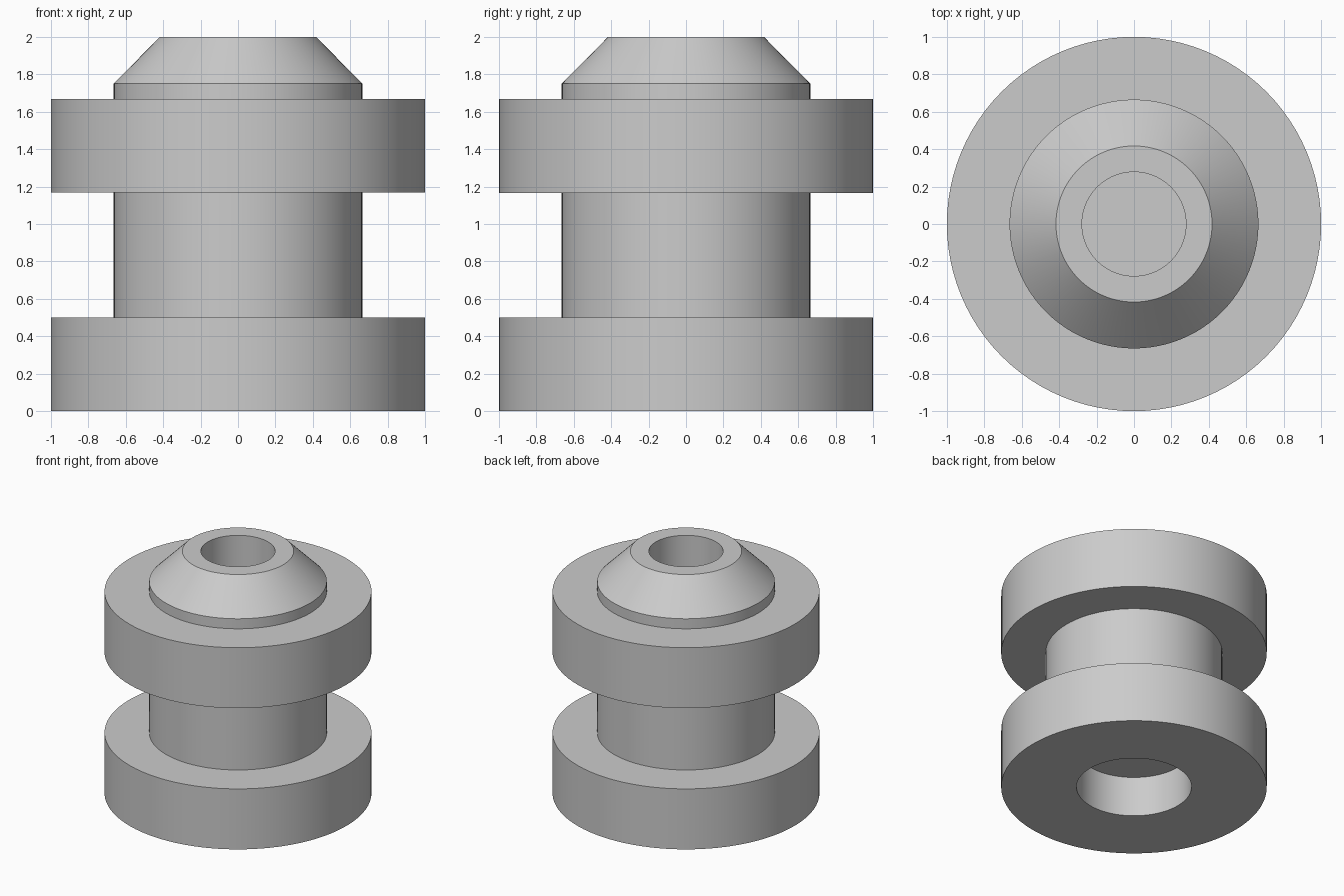
import bpy
import bmesh
import math

cube = bpy.data.objects.get("Cube")
if cube:
    bpy.data.objects.remove(cube, do_unlink=True)

SIDES = 96

# Plain grey finish
grey = bpy.data.materials.new("plain_grey")
grey.use_nodes = True
colour = (0.6, 0.6, 0.6, 1)
grey.diffuse_color = colour
grey.node_tree.nodes["Principled BSDF"].inputs["Base Color"].default_value = colour


def turned_part(name, profile):
    """Revolve a (radius, height) profile around z; ends on the axis close it."""
    bm = bmesh.new()
    verts = [bm.verts.new((r, 0, z)) for r, z in profile]
    edges = [bm.edges.new(pair) for pair in zip(verts, verts[1:])]
    bmesh.ops.spin(bm, geom=verts + edges, cent=(0, 0, 0), axis=(0, 0, 1),
                   angle=math.tau, steps=SIDES, use_merge=True)
    bmesh.ops.remove_doubles(bm, verts=bm.verts, dist=1e-5)
    bmesh.ops.recalc_face_normals(bm, faces=bm.faces)
    mesh = bpy.data.meshes.new(name)
    bm.to_mesh(mesh)
    bm.free()
    mesh.materials.append(grey)
    obj = bpy.data.objects.new(name, mesh)
    bpy.context.collection.objects.link(obj)
    bpy.ops.object.select_all(action="DESELECT")
    obj.select_set(True)
    bpy.context.view_layer.objects.active = obj
    bpy.ops.object.shade_smooth_by_angle(angle=math.radians(30))
    return obj


flange, neck, tip = 1.0, 0.665, 0.417
socket, bore = 0.433, 0.278

turned_part("flanged_spool", [
    # Blind socket underneath
    (0, 0.333), (socket, 0.333), (socket, 0),
    # Lower flange, neck and upper flange
    (flange, 0), (flange, 0.5), (neck, 0.5),
    (neck, 1.167), (flange, 1.167), (flange, 1.667), (neck, 1.667),
    # Collar and tapered nose
    (neck, 1.75), (tip, 2),
    # Blind bore in the top
    (bore, 2), (bore, 1.5), (0, 1.5),
])
